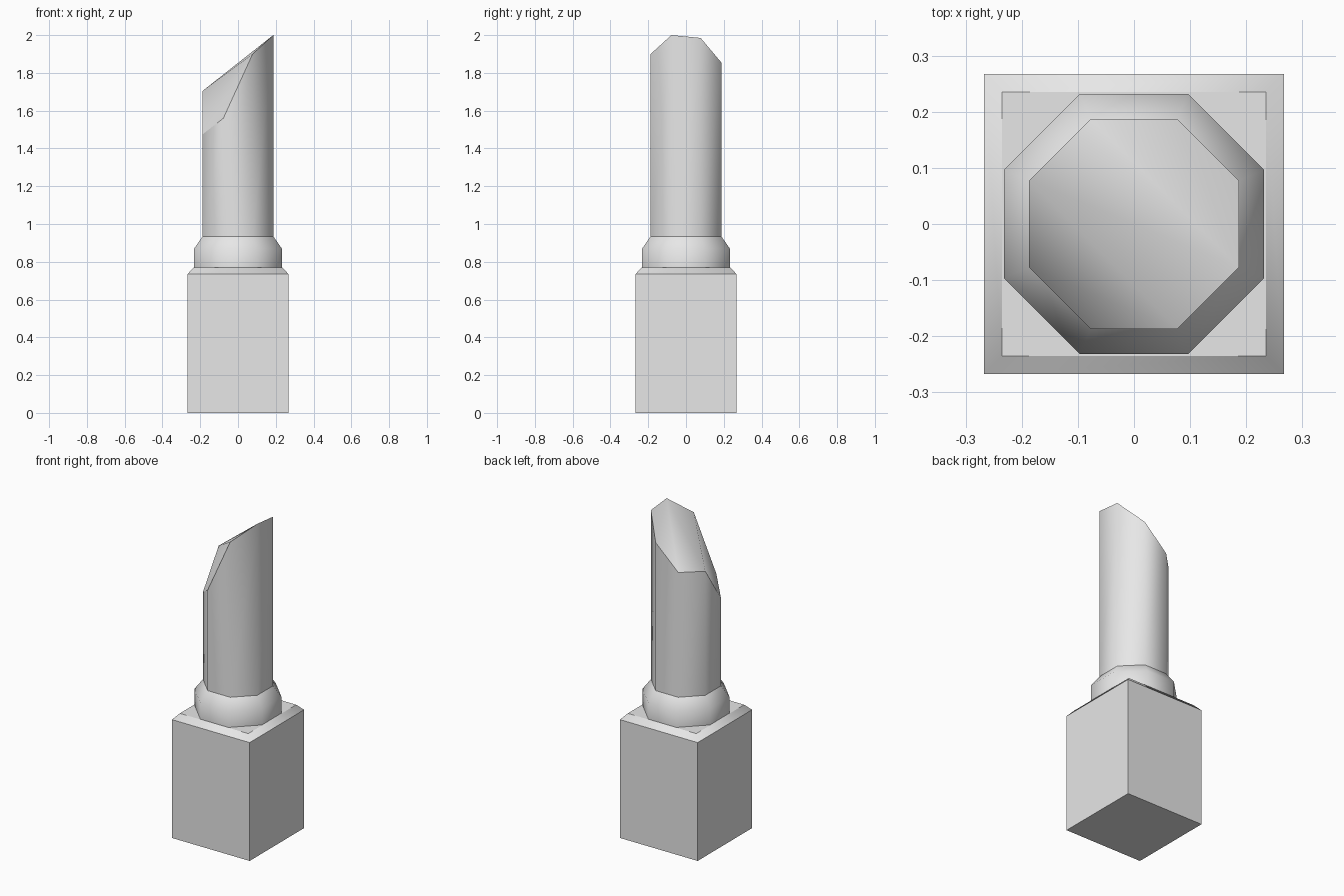
import bpy, bmesh
from math import cos, sin, pi

cube = bpy.data.objects.get("Cube")
if cube:
    bpy.data.objects.remove(cube, do_unlink=True)

GREY = (0.8, 0.8, 0.8, 1)
mat = bpy.data.materials.new("light_grey")
mat.use_nodes = True
mat.diffuse_color = GREY
mat.node_tree.nodes["Principled BSDF"].inputs["Base Color"].default_value = GREY


def loft(name, sides, rings, sharp, flat_bands=(), cap=None):
    """Stack regular polygons; each ring is (flat radius, height or list of heights)."""
    bm = bmesh.new()
    loops = []
    for radius, height in rings:
        heights = height if isinstance(height, list) else [height] * sides
        corner = radius / cos(pi / sides)
        angles = [(2 * i - 1) * pi / sides for i in range(sides)]
        loops.append([bm.verts.new((corner * cos(a), corner * sin(a), z))
                      for a, z in zip(angles, heights)])
    for band, (low, high) in enumerate(zip(loops, loops[1:])):
        for i in range(sides):
            j = (i + 1) % sides
            face = bm.faces.new((low[i], low[j], high[j], high[i]))
            face.smooth = band not in flat_bands
    bm.faces.new(loops[0][::-1])
    for corners in cap or [range(sides)]:
        bm.faces.new([loops[-1][i] for i in corners]).smooth = cap is not None
    for k in sharp:
        for i in range(sides):
            bm.edges.get((loops[k][i], loops[k][i - 1])).smooth = False
    mesh = bpy.data.meshes.new(name)
    bm.to_mesh(mesh)
    bm.free()
    mesh.materials.append(mat)
    obj = bpy.data.objects.new(name, mesh)
    bpy.context.collection.objects.link(obj)
    return obj


# Square base with a chamfered top rim
loft("base", 4, [(0.267, 0), (0.267, 0.735), (0.235, 0.77)],
     sharp=(0, 1, 2), flat_bands=(0,))

# Eight-sided collar narrowing towards the stick
loft("collar", 8, [(0.232, 0.77), (0.232, 0.87), (0.187, 0.935)], sharp=(0, 2))

# Stick with a slanted, slightly folded cut across the tip
tip = [2.0, 1.985, 1.855, 1.71, 1.705, 1.475, 1.56, 1.90]
folds = [(0, 1, 2), (0, 2, 3), (0, 3, 4), (0, 4, 7), (4, 5, 7), (5, 6, 7)]
loft("stick", 8, [(0.187, 0.935), (0.187, tip)], sharp=(0, 1), cap=folds)
